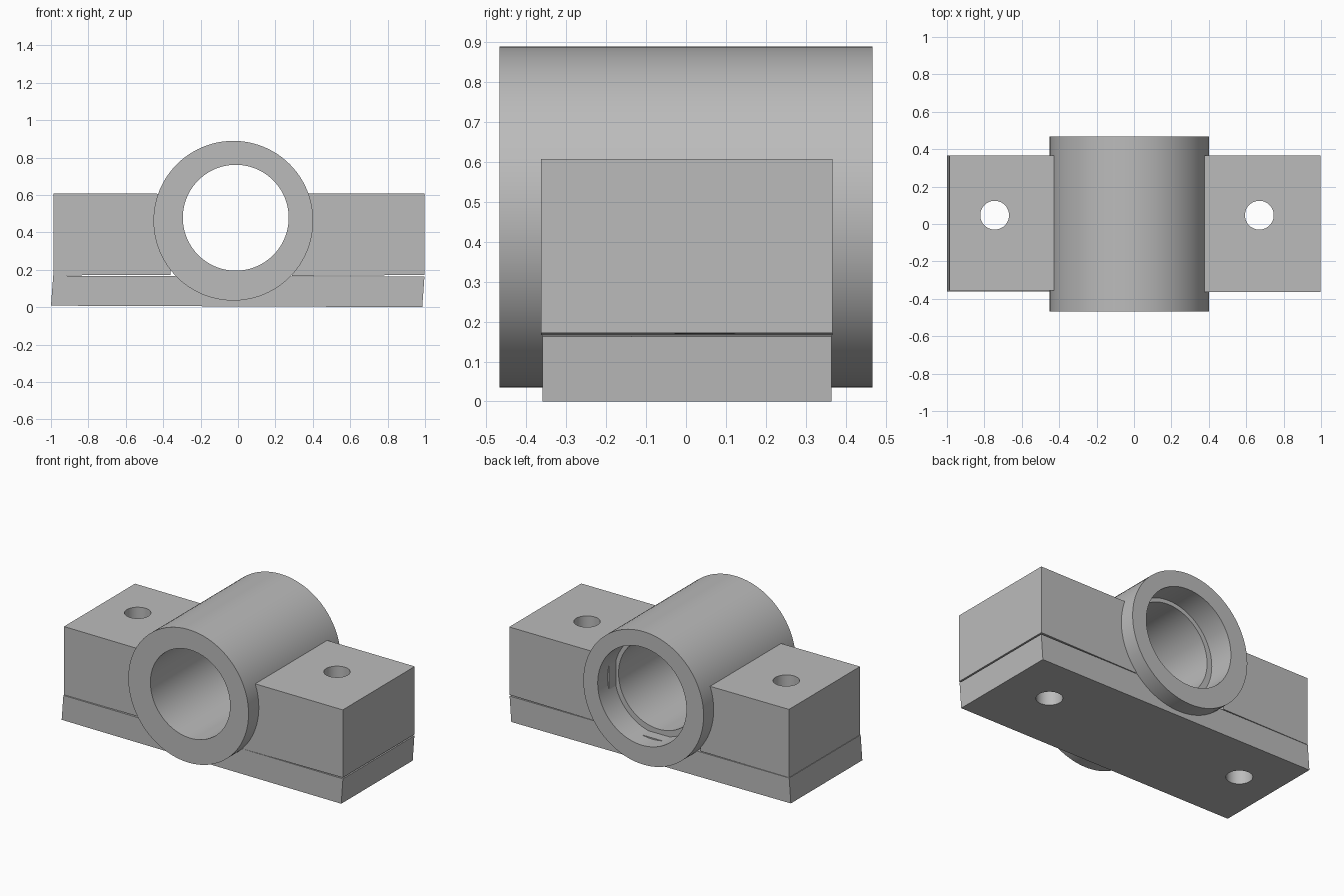
import bpy, bmesh, math

if "Cube" in bpy.data.objects:
    bpy.data.objects.remove(bpy.data.objects["Cube"], do_unlink=True)

steel = bpy.data.materials.new("plain grey")
steel.use_nodes = True
GREY = (0.5, 0.5, 0.5, 1)
steel.diffuse_color = GREY
steel.node_tree.nodes["Principled BSDF"].inputs["Base Color"].default_value = GREY


def make_object(name, bm):
    bmesh.ops.recalc_face_normals(bm, faces=bm.faces)
    mesh = bpy.data.meshes.new(name)
    bm.to_mesh(mesh)
    bm.free()
    mesh.materials.append(steel)
    obj = bpy.data.objects.new(name, mesh)
    bpy.context.collection.objects.link(obj)
    return obj


def smooth(obj):
    bpy.ops.object.select_all(action='DESELECT')
    obj.select_set(True)
    bpy.context.view_layer.objects.active = obj
    bpy.ops.object.shade_smooth_by_angle(angle=math.radians(30))


def tube(name, rings, segments=96):
    """Closed skin through circles given as (x, y, z, radius), axis along y."""
    bm = bmesh.new()
    loops = []
    for x, y, z, r in rings:
        angles = [math.tau * i / segments for i in range(segments)]
        loops.append([bm.verts.new((x + r * math.cos(a), y, z + r * math.sin(a)))
                      for a in angles])
    for k, a in enumerate(loops):
        b = loops[(k + 1) % len(loops)]
        for i in range(segments):
            j = (i + 1) % segments
            bm.faces.new((a[i], a[j], b[j], b[i]))
    obj = make_object(name, bm)
    smooth(obj)
    return obj


def block(name, profile, y0, y1, holes):
    """Extrude an x-z profile along y and drill vertical bolt holes."""
    bm = bmesh.new()
    face = bm.faces.new([bm.verts.new((x, y0, z)) for x, z in profile])
    moved = bmesh.ops.extrude_face_region(bm, geom=[face])["geom"]
    bmesh.ops.translate(bm, vec=(0, y1 - y0, 0),
                        verts=[v for v in moved if isinstance(v, bmesh.types.BMVert)])
    obj = make_object(name, bm)
    for x in holes:
        bpy.ops.mesh.primitive_cylinder_add(vertices=48, radius=HOLE_R, depth=3,
                                            location=(x, HOLE_Y, 0))
        cutter = bpy.context.object
        cutter.hide_render = True
        mod = obj.modifiers.new("bolt hole", 'BOOLEAN')
        mod.operation, mod.solver, mod.object = 'DIFFERENCE', 'EXACT', cutter
        bpy.context.view_layer.objects.active = obj
        bpy.ops.object.modifier_apply(modifier=mod.name)
        bpy.data.objects.remove(cutter, do_unlink=True)
    smooth(obj)
    return obj


HOLE_R, HOLE_Y = 0.077, 0.047
LEFT_HOLE, RIGHT_HOLE = 0.67, -0.745

# Bearing sleeve: outer wall, rear counterbore, step, slightly offset bore
END, STEP = 0.467, 0.297
tube("bearing_sleeve", [
    (-0.025, -END, 0.462, 0.427),
    (-0.025, END, 0.462, 0.427),
    (-0.015, END, 0.472, 0.315),
    (-0.015, STEP, 0.472, 0.315),
    (-0.012, STEP, 0.478, 0.283),
    (-0.012, -END, 0.478, 0.283),
])

# Base plate running under the sleeve
block("base_plate", [(-1, 0.008), (0.985, 0), (0.997, 0.163), (-0.988, 0.168)],
      -0.36, 0.365, [LEFT_HOLE, RIGHT_HOLE])

# Shoulder blocks on each side of the sleeve
block("right_shoulder", [(-0.987, 0.17), (-0.36, 0.172), (-0.36, 0.606), (-0.987, 0.608)],
      -0.355, 0.365, [RIGHT_HOLE])
block("left_shoulder", [(0.29, 0.167), (0.998, 0.172), (0.998, 0.607), (0.29, 0.608)],
      -0.363, 0.367, [LEFT_HOLE])
